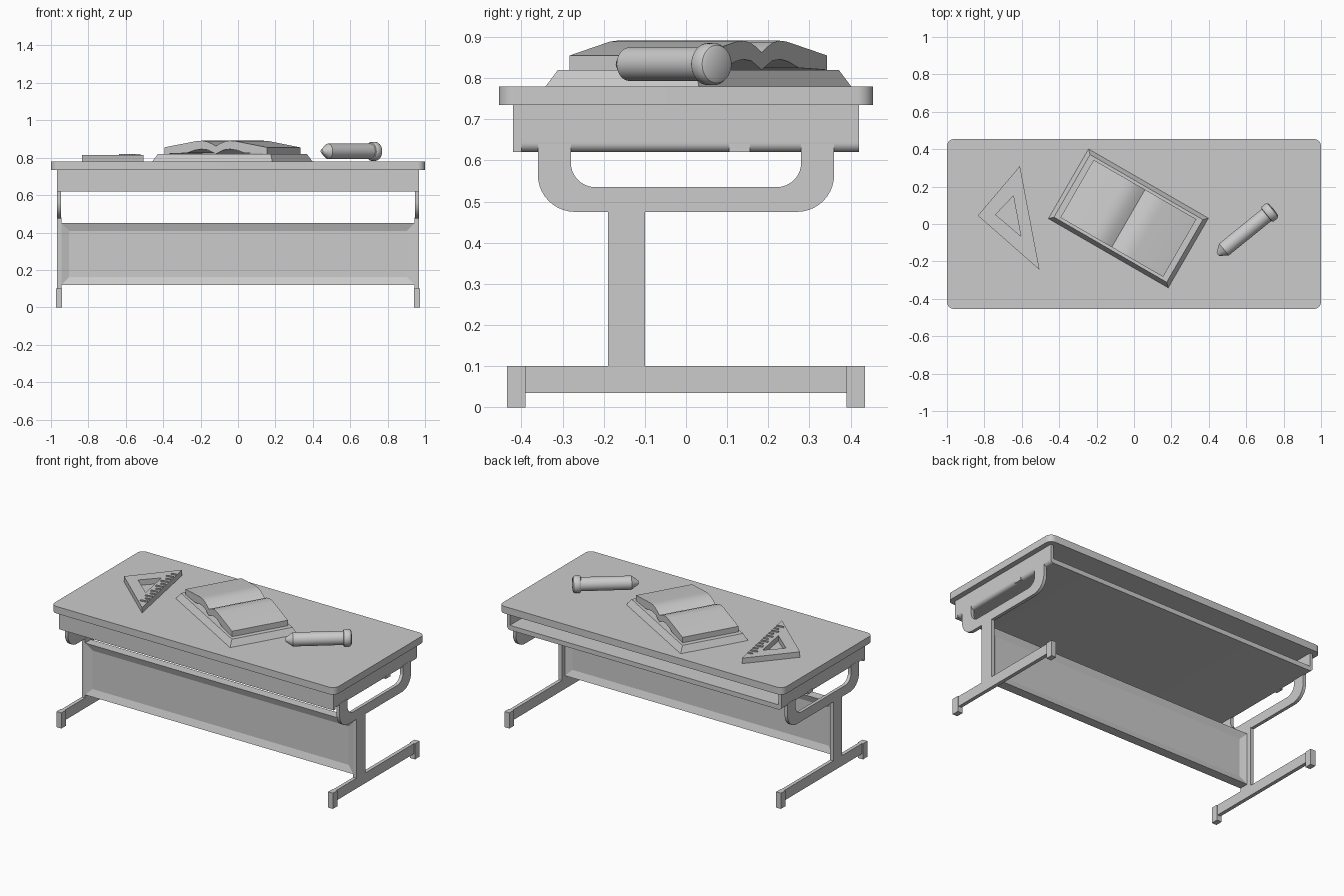
import bpy, bmesh, math
from mathutils import Matrix, Vector

cube = bpy.data.objects.get("Cube")
if cube:
    bpy.data.objects.remove(cube, do_unlink=True)

grey = bpy.data.materials.new("plain_grey")
grey.use_nodes = True
grey.diffuse_color = (0.6, 0.6, 0.6, 1)
grey.node_tree.nodes["Principled BSDF"].inputs["Base Color"].default_value = (0.6, 0.6, 0.6, 1)


def finish(bm, name, smooth=False, matrix=None):
    bmesh.ops.recalc_face_normals(bm, faces=bm.faces[:])
    mesh = bpy.data.meshes.new(name)
    bm.to_mesh(mesh)
    bm.free()
    mesh.materials.append(grey)
    obj = bpy.data.objects.new(name, mesh)
    bpy.context.collection.objects.link(obj)
    if matrix:
        obj.matrix_world = matrix
    if smooth:
        bpy.ops.object.select_all(action='DESELECT')
        obj.select_set(True)
        bpy.context.view_layer.objects.active = obj
        bpy.ops.object.shade_smooth_by_angle(angle=math.radians(35))
    return obj


def box_bm(x, y, z):
    bm = bmesh.new()
    bmesh.ops.create_cube(bm, size=1)
    for v in bm.verts:
        v.co = Vector([lo + (c + 0.5) * (hi - lo) for c, (lo, hi) in zip(v.co, (x, y, z))])
    return bm


def box(name, x, y, z):
    return finish(box_bm(x, y, z), name)


def prism(name, outline, direction, smooth=False, matrix=None):
    bm = bmesh.new()
    face = bm.faces.new([bm.verts.new(p) for p in outline])
    new = bmesh.ops.extrude_face_region(bm, geom=[face], use_keep_orig=True)["geom"]
    bmesh.ops.translate(bm, vec=direction, verts=[g for g in new if isinstance(g, bmesh.types.BMVert)])
    return finish(bm, name, smooth, matrix)


def arc(cy, cz, r, start, end, steps=10):
    angles = [math.radians(start + (end - start) * i / steps) for i in range(steps + 1)]
    return [(cy + r * math.cos(a), cz + r * math.sin(a)) for a in angles]


# Table top with rounded corners
bm = box_bm((-1, 1), (-0.455, 0.455), (0.735, 0.78))
upright = [e for e in bm.edges if abs(e.verts[0].co.z - e.verts[1].co.z) > 0.01]
bmesh.ops.bevel(bm, geom=upright, offset=0.04, segments=8, profile=0.5, affect='EDGES')
finish(bm, "table_top", True)

# Storage tray: open at the back, rounded along the lower side edges
bm = box_bm((-0.967, 0.967), (-0.40, 0.42), (0.62, 0.65))
lower = [e for e in bm.edges if all(v.co.z < 0.63 and abs(v.co.x) > 0.9 for v in e.verts)
         and e.verts[0].co.x * e.verts[1].co.x > 0]
bmesh.ops.bevel(bm, geom=lower, offset=0.022, segments=6, profile=0.5, affect='EDGES')
finish(bm, "tray_floor", True)
box("tray_front", (-0.968, 0.968), (-0.42, -0.40), (0.62, 0.735))

# End frames
half = arc(0.27, 0.565, 0.09, 0, -90)
inner = arc(0.22, 0.595, 0.06, -90, 0)
right_half = half[::-1] + [(0.36, 0.64), (0.28, 0.64)] + inner[::-1]
u_shape = right_half + [(-y, z) for y, z in reversed(right_half)]
for side, s in (("left", 1), ("right", -1)):
    def span(a, b):
        return tuple(sorted((s * a, s * b)))
    box(side + "_tray_wall", span(0.947, 0.967), (-0.40, 0.42), (0.645, 0.735))
    prism(side + "_bracket", [(s * 0.947, y, z) for y, z in u_shape], (s * 0.021, 0, 0), True)
    box(side + "_latch", span(0.93, 0.968), (0.105, 0.155), (0.62, 0.64))
    box(side + "_post", span(0.945, 0.968), (-0.19, -0.10), (0.09, 0.48))
    box(side + "_foot_bar", span(0.945, 0.968), (-0.40, 0.40), (0.035, 0.10))
    for end, e in (("front", -1), ("back", 1)):
        box(f"{side}_{end}_foot", span(0.94, 0.974), sorted((e * 0.39, e * 0.435)), (0, 0.10))

# Modesty panel with a recessed field on both faces
bm = box_bm((-0.945, 0.945), (-0.19, -0.13), (0.12, 0.45))
bm.normal_update()
broad = [f for f in bm.faces if abs(f.normal.y) > 0.9]
bmesh.ops.inset_individual(bm, faces=broad, thickness=0.06)
for f in broad:
    bmesh.ops.translate(bm, vec=-0.015 * f.normal, verts=f.verts[:])
finish(bm, "modesty_panel")

# Open book: tapered cover and gull-wing pages
book = Matrix.Translation((-0.03, 0.03, 0)) @ Matrix.Rotation(math.radians(-30), 4, 'Z')
bm = box_bm((-0.37, 0.37), (-0.215, 0.215), (0.78, 0.82))
for v in bm.verts:
    if v.co.z > 0.8:
        v.co.x -= math.copysign(0.022, v.co.x)
        v.co.y -= math.copysign(0.022, v.co.y)
finish(bm, "book_cover", False, book)
top = [(0, 0.862), (0.025, 0.875), (0.055, 0.886), (0.085, 0.891), (0.12, 0.889), (0.317, 0.855)]
under = [(0.317, 0.82), (0.18, 0.825), (0.13, 0.84), (0.09, 0.846), (0.05, 0.842), (0, 0.82)]
for side, s in (("left", 1), ("right", -1)):
    prism(side + "_pages", [(s * u, -0.178, z) for u, z in top + under], (0, 0.356, 0), True, book)

# Set square: ring between an outer and inner triangle
outer = [Vector(p) for p in ((-0.835, 0.045), (-0.61, 0.31), (-0.505, -0.245))]
hole = [Vector(p) for p in ((-0.74, 0.05), (-0.645, 0.15), (-0.605, -0.065))]
bm = bmesh.new()
rings = [[bm.verts.new((p.x, p.y, z)) for p in tri]
         for tri, z in ((outer, 0.78), (outer, 0.815), (hole, 0.815), (hole, 0.78))]
for k in range(4):
    a, b = rings[k], rings[(k + 1) % 4]
    for i in range(3):
        j = (i + 1) % 3
        bm.faces.new((a[i], a[j], b[j], b[i]))
finish(bm, "set_square")

# Raised measuring marks along the long edge
edge = outer[2] - outer[1]
along = edge.normalized()
inward = Vector((along.y, -along.x))
for i in range(12):
    start = outer[1] + edge * (0.13 + 0.065 * i) + inward * 0.003
    depth = 0.045 if i % 2 else 0.03
    corners = [start, start + along * 0.012, start + along * 0.012 + inward * depth, start + inward * depth]
    prism(f"measuring_mark_{i + 1}", [(p.x, p.y, 0.814) for p in corners], (0, 0, 0.007))

# Pencil: profile of (distance along axis, radius) spun round the axis
profile = [(0, 0), (0, 0.010), (0.042, 0.041), (0.335, 0.041), (0.337, 0.047), (0.343, 0.051),
           (0.368, 0.051), (0.378, 0.046), (0.383, 0.036), (0.385, 0)]
bm = bmesh.new()
points = [bm.verts.new((d, r, 0)) for d, r in profile]
edges = [bm.edges.new(pair) for pair in zip(points, points[1:])]
bmesh.ops.spin(bm, geom=points + edges, cent=(0, 0, 0), axis=(1, 0, 0), angle=2 * math.pi, steps=32)
bmesh.ops.remove_doubles(bm, verts=bm.verts[:], dist=0.0001)
pencil = Matrix.Translation((0.448, -0.163, 0.834)) @ Matrix.Rotation(math.radians(39), 4, 'Z')
finish(bm, "pencil", True, pencil)
